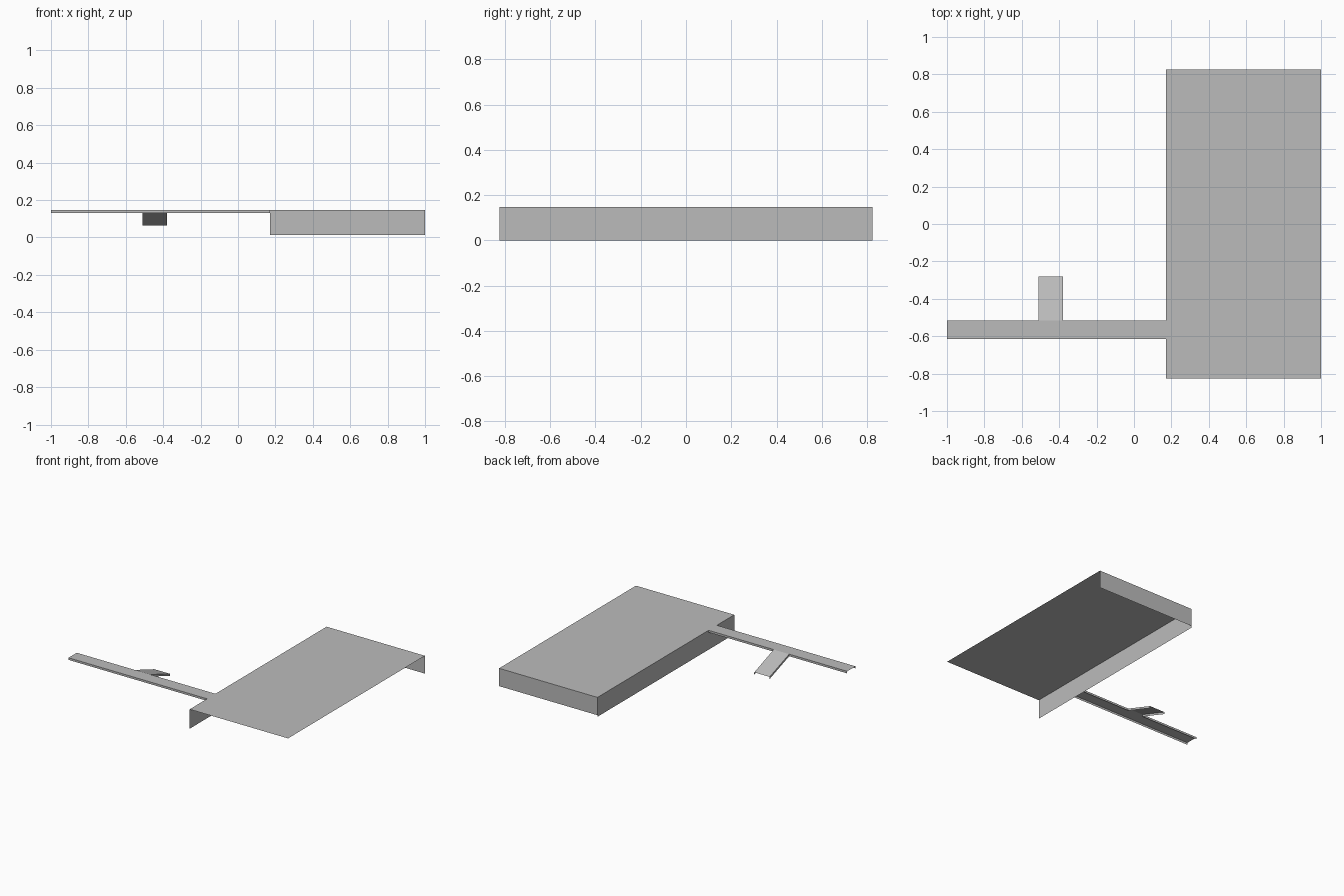
import bpy

cube = bpy.data.objects.get("Cube")
if cube:
    bpy.data.objects.remove(cube, do_unlink=True)

grey = bpy.data.materials.new("plain_grey")
grey.use_nodes = True
colour = (0.5, 0.5, 0.5, 1)
grey.diffuse_color = colour
grey.node_tree.nodes["Principled BSDF"].inputs["Base Color"].default_value = colour

TOP = 0.148      # height of the deck
LIP = 0.016      # depth of the thin edge lips
Y = 0.825        # half length of the deck
INNER = 0.17     # deck edge that meets the arm


def sheet(name, start, end, across):
    """Flat sheet: the line start-end swept along the vector across."""
    swept = [tuple(p + d for p, d in zip(q, across)) for q in (end, start)]
    mesh = bpy.data.meshes.new(name)
    mesh.from_pydata([start, end, *swept], [], [(0, 1, 2, 3)])
    mesh.materials.append(grey)
    obj = bpy.data.objects.new(name, mesh)
    bpy.context.collection.objects.link(obj)
    return obj


def wall(name, start, end, depth):
    """Upright sheet hanging below the line start-end."""
    return sheet(name, start, end, (0, 0, -depth))


# Deck with walls on two sides only
sheet("deck_top", (INNER, -Y, TOP), (1, -Y, TOP), (0, 2 * Y, 0))
wall("deck_back_wall", (1, Y, TOP), (INNER, Y, TOP), TOP - 0.012)
wall("deck_inner_wall", (INNER, Y, TOP), (INNER, -Y, TOP), TOP)

# Narrow arm, a shallow channel open at its end
front, back = -0.615, -0.515
ramp_x = (-0.51, -0.38)
sheet("arm_top", (-1, front, TOP), (INNER, front, TOP), (0, back - front, 0))
wall("arm_front_lip", (-1, front, TOP), (INNER, front, TOP), LIP)
wall("arm_back_lip_outer", (ramp_x[0], back, TOP), (-1, back, TOP), LIP)
wall("arm_back_lip_inner", (INNER, back, TOP), (ramp_x[1], back, TOP), LIP)

# Ramp sloping down from the arm, with a lip on either side
foot_y, foot_z = -0.28, 0.064
sheet("ramp_top", (ramp_x[0], back, TOP), (ramp_x[1], back, TOP),
      (0, foot_y - back, foot_z - TOP))
for side, x in zip(("right", "left"), ramp_x):
    wall("ramp_lip_" + side, (x, back, TOP), (x, foot_y, foot_z), LIP)
